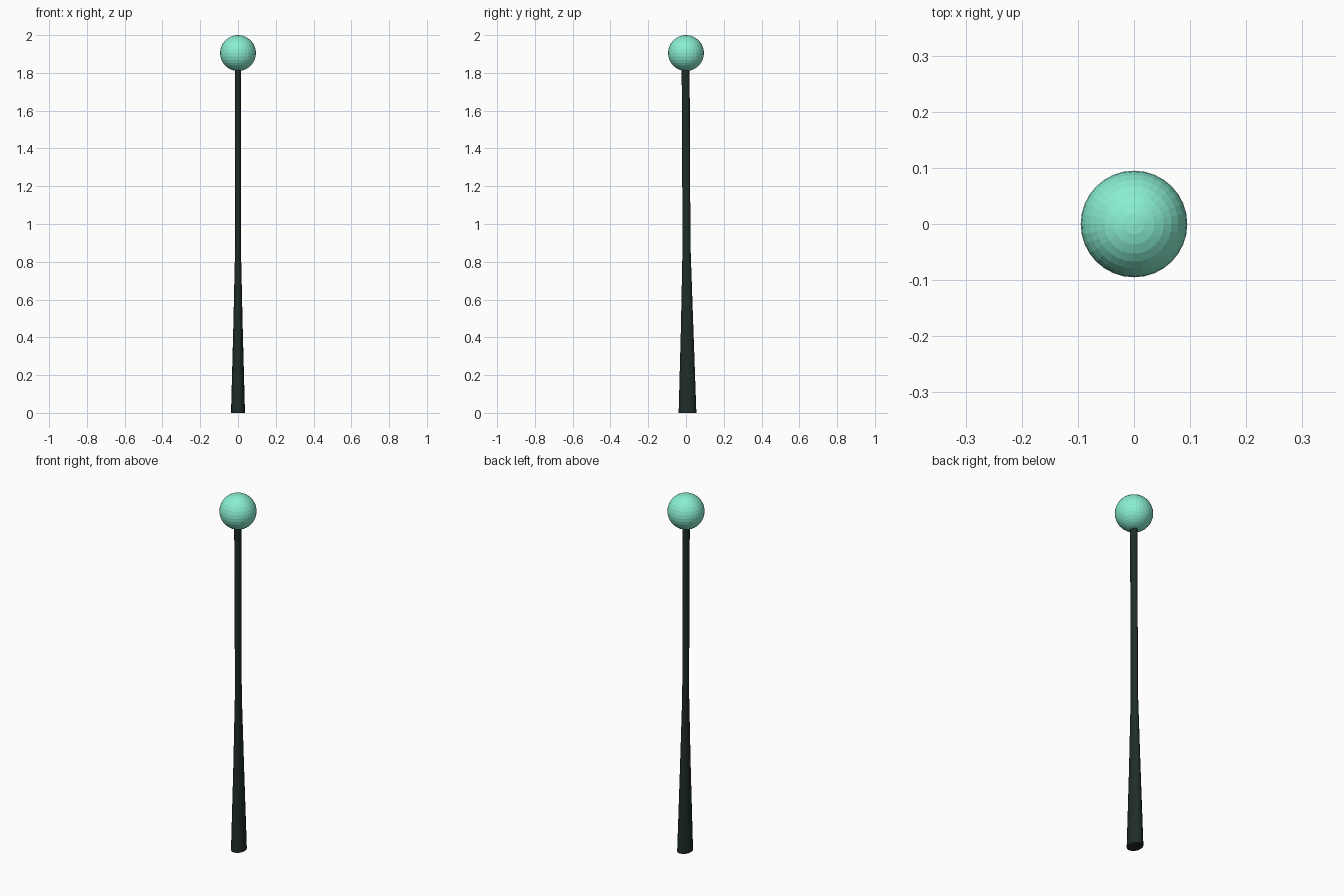
import bpy, bmesh, math

if "Cube" in bpy.data.objects:
    bpy.data.objects.remove(bpy.data.objects["Cube"])


def material(name, color):
    m = bpy.data.materials.new(name)
    m.diffuse_color = color
    m.use_nodes = True
    m.node_tree.nodes["Principled BSDF"].inputs["Base Color"].default_value = m.diffuse_color
    return m


# Pole: oval rings lofted upward (z, half width x, half depth y, centre y)
RINGS = [
    (0.00, 0.037, 0.047, 0.008),
    (0.45, 0.025, 0.033, 0.006),
    (0.85, 0.016, 0.022, 0.003),
    (1.00, 0.015, 0.021, 0.002),
    (1.45, 0.016, 0.021, 0.000),
    (1.83, 0.017, 0.021, -0.002),
]
SIDES = 16
bm = bmesh.new()
loops = []
for z, rx, ry, cy in RINGS:
    loops.append([bm.verts.new((rx * math.cos(2 * math.pi * i / SIDES),
                                cy + ry * math.sin(2 * math.pi * i / SIDES), z))
                  for i in range(SIDES)])
for low, high in zip(loops, loops[1:]):
    for i in range(SIDES):
        j = (i + 1) % SIDES
        bm.faces.new((low[i], low[j], high[j], high[i]))
bm.faces.new(loops[0][::-1])
bm.faces.new(loops[-1])
mesh = bpy.data.meshes.new("pole")
bm.to_mesh(mesh)
bm.free()
pole = bpy.data.objects.new("pole", mesh)
bpy.context.collection.objects.link(pole)
mesh.materials.append(material("dark_green", (0.014, 0.026, 0.022, 1)))

# Ball on top, flat faced
bpy.ops.mesh.primitive_uv_sphere_add(segments=32, ring_count=16, radius=0.095,
                                     location=(0, 0, 1.905))
ball = bpy.context.object
ball.name = "ball"
ball.data.materials.append(material("mint", (0.25, 0.85, 0.64, 1)))
